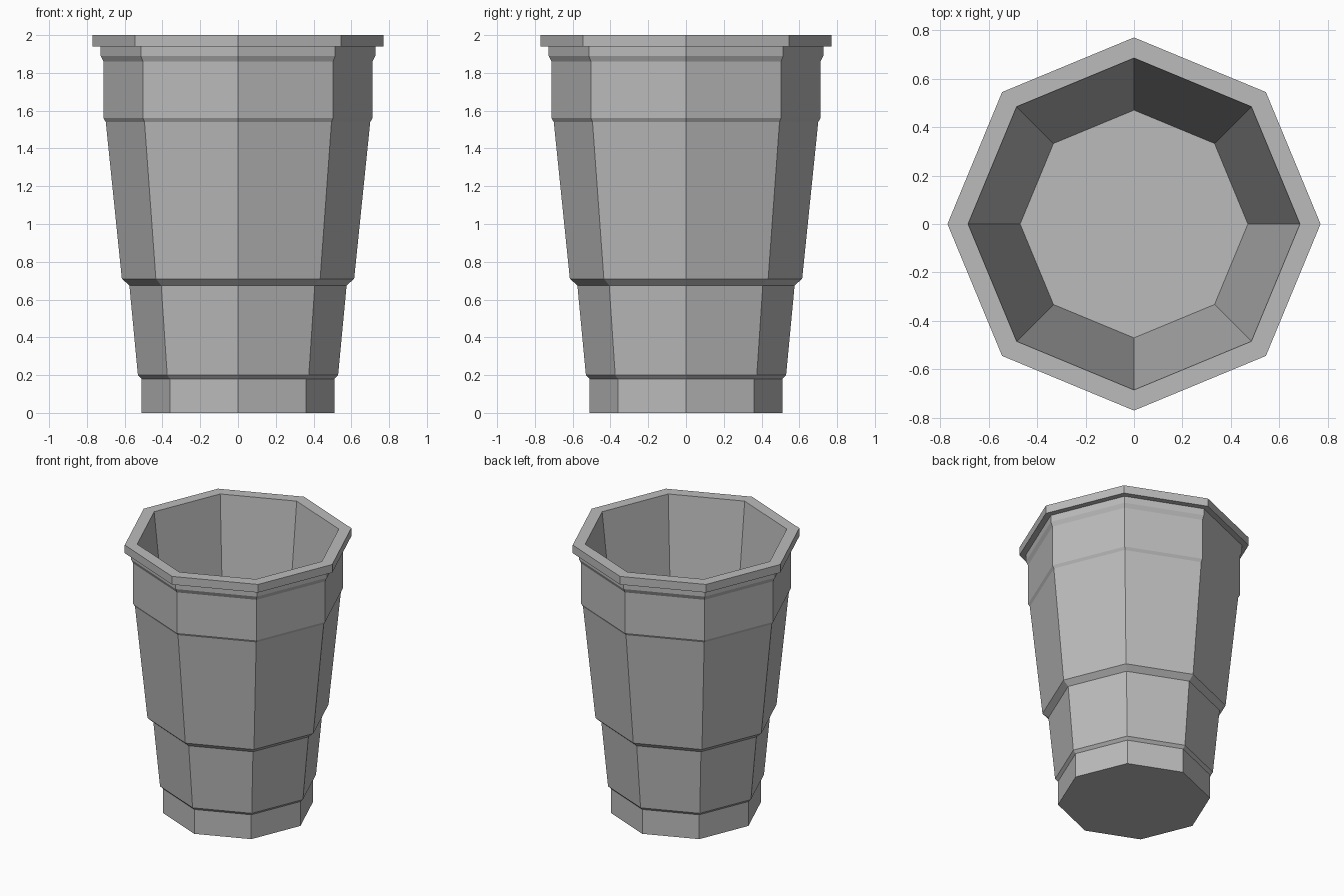
import bpy, bmesh
from math import cos, sin, pi

cube = bpy.data.objects.get("Cube")
if cube:
    bpy.data.objects.remove(cube, do_unlink=True)

SIDES = 8

# Single flat colour
grey = bpy.data.materials.new("plain grey")
grey.use_nodes = True
colour = (0.5, 0.5, 0.5, 1)
grey.diffuse_color = colour
grey.node_tree.nodes["Principled BSDF"].inputs["Base Color"].default_value = colour

# Wall profile as (radius, height): up the outside, over the rim, down the inside
profile = [
    (0.51, 0), (0.51, 0.18),          # foot
    (0.53, 0.2), (0.575, 0.675),      # lower body
    (0.615, 0.71), (0.7, 1.54),       # upper body
    (0.712, 1.56), (0.712, 1.86),     # collar
    (0.727, 1.89), (0.727, 1.94),     # neck
    (0.77, 1.94), (0.77, 2),          # rim
    (0.685, 2), (0.47, 0.05),         # inside wall
]


def lathe(name, points):
    bm = bmesh.new()
    rings = [[bm.verts.new((r * cos(2 * pi * i / SIDES), r * sin(2 * pi * i / SIDES), z))
              for i in range(SIDES)] for r, z in points]
    for low, high in zip(rings, rings[1:]):
        for i in range(SIDES):
            j = (i + 1) % SIDES
            bm.faces.new((low[i], low[j], high[j], high[i]))
    # Underside and inside floor
    bm.faces.new(rings[0][::-1])
    bm.faces.new(rings[-1])
    bmesh.ops.recalc_face_normals(bm, faces=bm.faces)
    mesh = bpy.data.meshes.new(name)
    bm.to_mesh(mesh)
    bm.free()
    mesh.materials.append(grey)
    obj = bpy.data.objects.new(name, mesh)
    bpy.context.collection.objects.link(obj)
    return obj


lathe("cup", profile)
